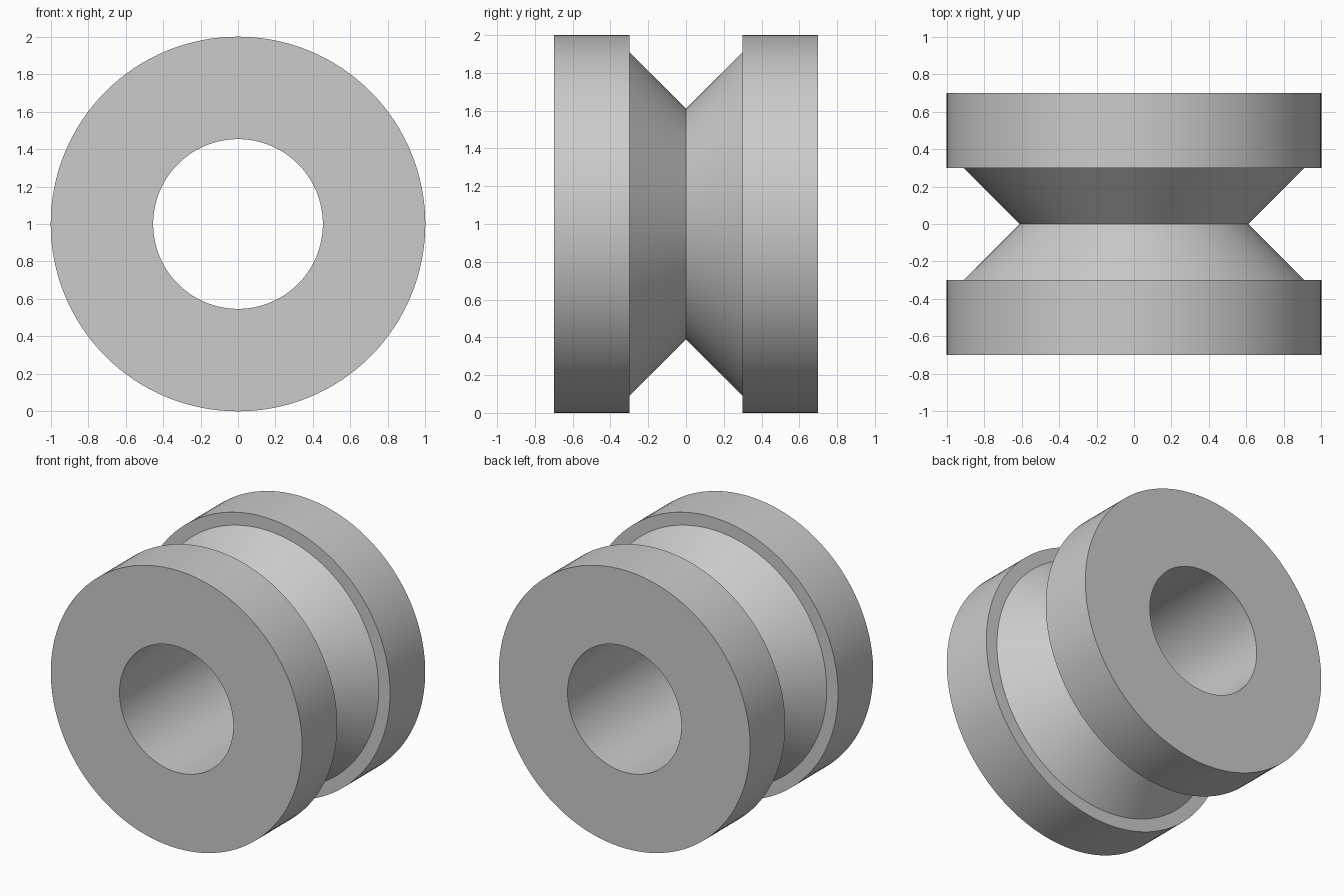
import bpy
import bmesh
import math

old = bpy.data.objects.get("Cube")
if old:
    bpy.data.objects.remove(old, do_unlink=True)

SEGMENTS = 128
BORE, RIM, LIP, WAIST = 0.453, 1.0, 0.91, 0.61   # radii
HALF_WIDTH, HALF_GROOVE = 0.7, 0.3               # distances along the axle

# Plain grey
grey = bpy.data.materials.new("plain grey")
grey.use_nodes = True
colour = (0.6, 0.6, 0.6, 1.0)
grey.diffuse_color = colour
grey.node_tree.nodes["Principled BSDF"].inputs["Base Color"].default_value = colour

# Half of the wheel's cross-section (radius, axle position), mirrored about the waist
half = [(BORE, HALF_WIDTH), (RIM, HALF_WIDTH), (RIM, HALF_GROOVE), (LIP, HALF_GROOVE)]
profile = half + [(WAIST, 0)] + [(r, -y) for r, y in reversed(half)]

# Revolve the closed cross-section around the y axis
bm = bmesh.new()
verts = [bm.verts.new((r, y, 0)) for r, y in profile]
edges = [bm.edges.new((a, b)) for a, b in zip(verts, verts[1:] + verts[:1])]
bmesh.ops.spin(bm, geom=verts + edges, cent=(0, 0, 0), axis=(0, 1, 0),
               angle=math.tau, steps=SEGMENTS, use_merge=True)
bmesh.ops.remove_doubles(bm, verts=bm.verts[:], dist=0.0001)
bmesh.ops.recalc_face_normals(bm, faces=bm.faces[:])
bmesh.ops.translate(bm, verts=bm.verts[:], vec=(0, 0, RIM))

mesh = bpy.data.meshes.new("grooved_wheel")
bm.to_mesh(mesh)
bm.free()
mesh.materials.append(grey)
wheel = bpy.data.objects.new("grooved_wheel", mesh)
bpy.context.collection.objects.link(wheel)

# Smooth round surfaces, crisp rims
bpy.ops.object.select_all(action='DESELECT')
wheel.select_set(True)
bpy.context.view_layer.objects.active = wheel
bpy.ops.object.shade_smooth_by_angle(angle=math.radians(30))
